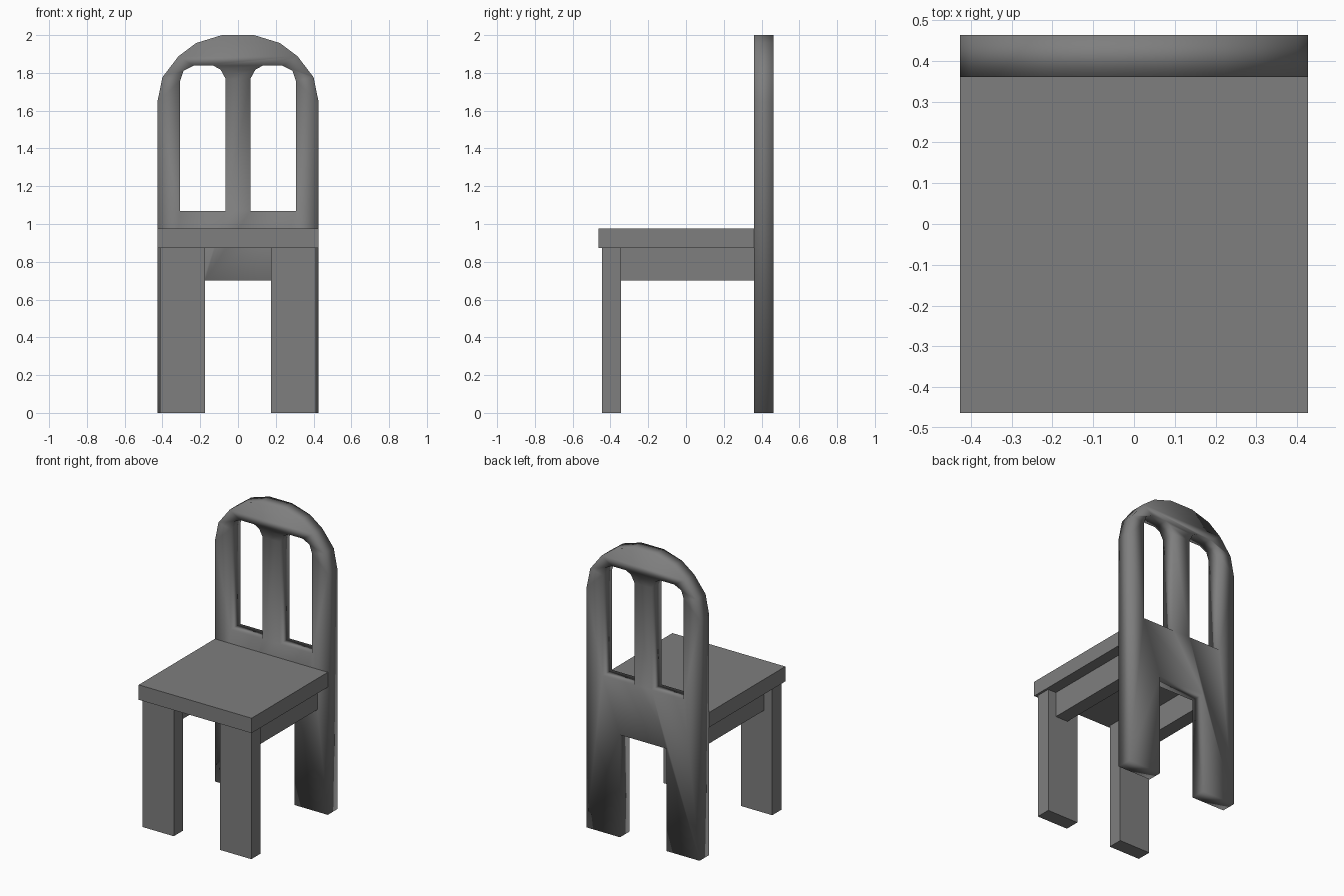
import bpy, bmesh, math
from mathutils import Matrix

if "Cube" in bpy.data.objects:
    bpy.data.objects.remove(bpy.data.objects["Cube"])

# Dark grey finish shared by all parts
grey = bpy.data.materials.new("dark_grey")
grey.diffuse_color = (0.21, 0.21, 0.21, 1)
grey.use_nodes = True
grey.node_tree.nodes["Principled BSDF"].inputs["Base Color"].default_value = grey.diffuse_color


def finish(name, mesh, angle):
    obj = bpy.data.objects.new(name, mesh)
    bpy.context.collection.objects.link(obj)
    mesh.materials.clear()
    mesh.materials.append(grey)
    for o in bpy.context.selected_objects:
        o.select_set(False)
    obj.select_set(True)
    bpy.context.view_layer.objects.active = obj
    bpy.ops.object.shade_smooth_by_angle(angle=math.radians(angle))


def box(name, x, y, z):
    bm = bmesh.new()
    bmesh.ops.create_cube(bm, size=1)
    for v in bm.verts:
        v.co = [r[0] if c < 0 else r[1] for c, r in zip(v.co, (x, y, z))]
    mesh = bpy.data.meshes.new(name)
    bm.to_mesh(mesh)
    bm.free()
    finish(name, mesh, 30)


def flip(points):
    return [(-x, z) for x, z in reversed(points)]


def panel(name, loops, y0, y1):
    # Filled outline with holes, extruded along y
    curve = bpy.data.curves.new(name + "_profile", 'CURVE')
    curve.dimensions = '2D'
    curve.fill_mode = 'BOTH'
    curve.extrude = (y1 - y0) / 2
    for pts in loops:
        s = curve.splines.new('POLY')
        s.points.add(len(pts) - 1)
        for p, (x, z) in zip(s.points, pts):
            p.co = (x, z, 0, 1)
        s.use_cyclic_u = True
    tmp = bpy.data.objects.new(name + "_profile", curve)
    mesh = bpy.data.meshes.new_from_object(tmp)
    mesh.name = name
    bpy.data.objects.remove(tmp)
    bpy.data.curves.remove(curve)
    mesh.transform(Matrix.Translation((0, (y0 + y1) / 2, 0)) @ Matrix.Rotation(math.pi / 2, 4, 'X'))
    bm = bmesh.new()
    bm.from_mesh(mesh)
    bmesh.ops.remove_doubles(bm, verts=bm.verts, dist=0.0005)
    bmesh.ops.recalc_face_normals(bm, faces=bm.faces)
    bm.to_mesh(mesh)
    bm.free()
    # Softly shaded all the way round its edges
    finish(name, mesh, 120)


# Backrest and rear legs in one arched board with two windows
half = [(0.175, 0.70), (0.175, 0), (0.427, 0), (0.427, 1.645), (0.40, 1.777),
        (0.315, 1.888), (0.222, 1.958), (0.085, 2.0)]
window = [(0.065, 1.07), (0.307, 1.07), (0.307, 1.757), (0.288, 1.812),
          (0.235, 1.838), (0.13, 1.838), (0.092, 1.817), (0.065, 1.768)]
panel("back_and_rear_legs", [half + flip(half), window, flip(window)], 0.36, 0.463)

# Seat board
box("seat", (-0.427, 0.427), (-0.463, 0.36), (0.873, 0.975))

# Front legs and side rails
for side, s in (("left", -1), ("right", 1)):
    box("front_leg_" + side, sorted((s * 0.175, s * 0.412)), (-0.444, -0.343), (0, 0.873))
    box("seat_rail_" + side, sorted((s * 0.255, s * 0.35)), (-0.343, 0.36), (0.70, 0.873))
